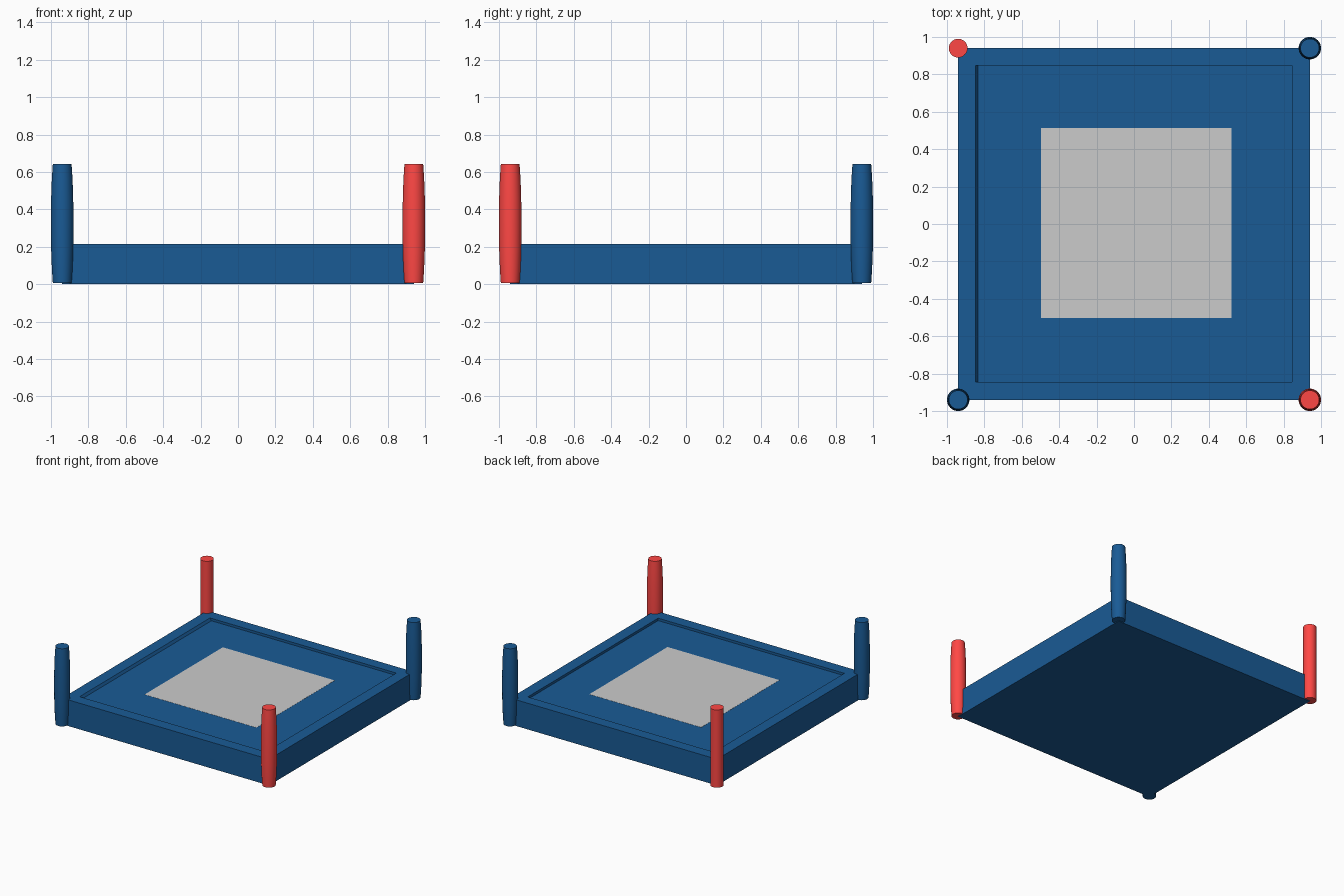
import bpy, bmesh, math

if "Cube" in bpy.data.objects:
    bpy.data.objects.remove(bpy.data.objects["Cube"])


def material(name, rgb):
    m = bpy.data.materials.new(name)
    m.diffuse_color = (*rgb, 1)
    m.use_nodes = True
    m.node_tree.nodes["Principled BSDF"].inputs["Base Color"].default_value = m.diffuse_color
    return m


BLUE = material("blue", (0.010, 0.104, 0.302))
RED = material("red", (1.0, 0.064, 0.059))


def loft(name, rings, mat=None, smooth=False):
    """Skin a stack of point rings and cap both ends."""
    bm = bmesh.new()
    loops = [[bm.verts.new(p) for p in ring] for ring in rings]
    for a, b in zip(loops, loops[1:]):
        n = len(a)
        for i in range(n):
            j = (i + 1) % n
            bm.faces.new((a[i], a[j], b[j], b[i]))
    bm.faces.new(loops[0][::-1])
    bm.faces.new(loops[-1])
    bmesh.ops.recalc_face_normals(bm, faces=bm.faces)
    me = bpy.data.meshes.new(name)
    bm.to_mesh(me)
    bm.free()
    ob = bpy.data.objects.new(name, me)
    bpy.context.collection.objects.link(ob)
    if mat:
        me.materials.append(mat)
    if smooth:
        bpy.ops.object.select_all(action='DESELECT')
        ob.select_set(True)
        bpy.context.view_layer.objects.active = ob
        bpy.ops.object.shade_smooth_by_angle(angle=math.radians(35))
    return ob


def rect(x0, x1, y0, y1, z):
    return [(x0, y0, z), (x1, y0, z), (x1, y1, z), (x0, y1, z)]


def circle(cx, cy, r, z, n=32):
    return [(cx + r * math.cos(2 * math.pi * i / n),
             cy + r * math.sin(2 * math.pi * i / n), z) for i in range(n)]


# Platform with a shallow recessed floor
E, TOP, FLOOR = 0.94, 0.215, 0.195
loft("platform", [
    rect(-E, E, -E, E, 0),
    rect(-E, E, -E, E, TOP),
    rect(-0.848, 0.845, -0.845, 0.848, TOP),
    rect(-0.835, 0.845, -0.845, 0.848, FLOOR),
], BLUE)

# Grey mat in the middle of the floor
loft("floor_mat", [rect(-0.497, 0.52, -0.503, 0.513, z)
                   for z in (FLOOR - 0.01, FLOOR + 0.001)])

# Corner posts: three barrel shaped, one straight
BARREL = [(0.05, 0.005), (0.055, 0.08), (0.059, 0.19), (0.06, 0.325),
          (0.059, 0.46), (0.055, 0.57), (0.05, 0.643)]
STRAIGHT = [(0.05, 0.005), (0.05, 0.643)]
for name, sx, sy, mat, profile in (
        ("front_left_post", -1, -1, BLUE, BARREL),
        ("front_right_post", 1, -1, RED, BARREL),
        ("back_right_post", 1, 1, BLUE, BARREL),
        ("back_left_post", -1, 1, RED, STRAIGHT)):
    loft(name, [circle(sx * E, sy * E, r, z) for r, z in profile], mat, True)
